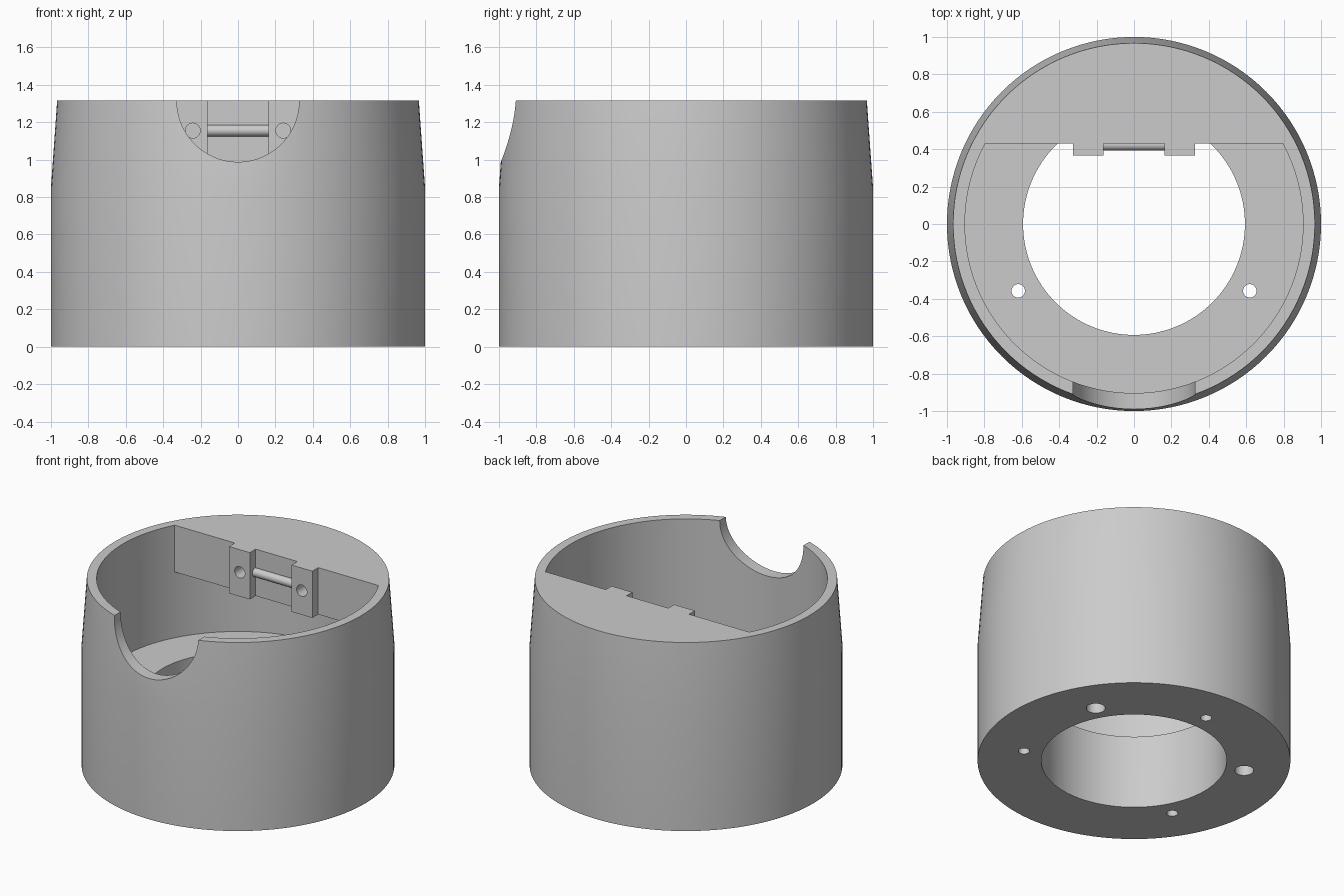
import bpy, bmesh, math
from mathutils import Vector

cube = bpy.data.objects.get("Cube")
if cube:
    bpy.data.objects.remove(cube, do_unlink=True)

SEG = 128
HEIGHT = 1.315
SHELF_Y, SHELF_Z = 0.43, 0.985
FLOOR_Z, CAVITY_R = 0.52, 0.905

grey = bpy.data.materials.new("plain_grey")
grey.use_nodes = True
grey.diffuse_color = (0.6, 0.6, 0.6, 1)
grey.node_tree.nodes["Principled BSDF"].inputs["Base Color"].default_value = (0.6, 0.6, 0.6, 1)


def finish(name, bm):
    bmesh.ops.recalc_face_normals(bm, faces=bm.faces)
    mesh = bpy.data.meshes.new(name)
    bm.to_mesh(mesh)
    bm.free()
    mesh.materials.append(grey)
    obj = bpy.data.objects.new(name, mesh)
    bpy.context.collection.objects.link(obj)
    return obj


def prism(name, outline, z0, z1):
    bm = bmesh.new()
    face = bm.faces.new([bm.verts.new((x, y, z0)) for x, y in outline])
    ext = bmesh.ops.extrude_face_region(bm, geom=[face])
    verts = [v for v in ext["geom"] if isinstance(v, bmesh.types.BMVert)]
    bmesh.ops.translate(bm, verts=verts, vec=(0, 0, z1 - z0))
    return finish(name, bm)


def rod(name, start, end, radius, seg=32):
    a, b = Vector(start), Vector(end)
    bm = bmesh.new()
    bmesh.ops.create_cone(bm, cap_ends=True, segments=seg, radius1=radius,
                          radius2=radius, depth=(b - a).length)
    turn = (b - a).to_track_quat("Z", "Y").to_matrix()
    bmesh.ops.rotate(bm, verts=bm.verts, cent=(0, 0, 0), matrix=turn)
    bmesh.ops.translate(bm, verts=bm.verts, vec=(a + b) / 2)
    return finish(name, bm)


def lathe(name, profile):
    bm = bmesh.new()
    rings = []
    for r, z in profile:
        rings.append([bm.verts.new((r * math.cos(t), r * math.sin(t), z))
                      for t in (math.tau * i / SEG for i in range(SEG))])
    for lower, upper in zip(rings, rings[1:] + rings[:1]):
        for i in range(SEG):
            j = (i + 1) % SEG
            bm.faces.new((lower[i], lower[j], upper[j], upper[i]))
    return finish(name, bm)


def cut(target, cutter):
    cutter.hide_render = True
    mod = target.modifiers.new("cut", "BOOLEAN")
    mod.operation = "DIFFERENCE"
    mod.solver = "EXACT"
    mod.object = cutter
    bpy.context.view_layer.objects.active = target
    bpy.ops.object.modifier_apply(modifier=mod.name)
    bpy.data.objects.remove(cutter, do_unlink=True)


# Housing with tapered upper wall and a central bore
housing = lathe("housing", [(1, 0), (1, 0.85), (0.967, HEIGHT), (0.3, HEIGHT), (0.3, 0)])

# Bore and round chamber below the shelf
cut(housing, rod("bore_cutter", (0, 0, -0.1), (0, 0, 0.7), 0.593, SEG))
cut(housing, rod("chamber_cutter", (0, 0, FLOOR_Z), (0, 0, SHELF_Z), CAVITY_R, SEG))

# Upper opening, whose straight rear edge leaves the shelf and its two hinge tabs
arc_r = CAVITY_R - 0.001
start = math.asin(SHELF_Y / arc_r)
sweep = math.pi + 2 * start
arc = [(arc_r * math.cos(start - sweep * i / 96), arc_r * math.sin(start - sweep * i / 96))
       for i in range(97)]
tab_in, tab_out, tab_y = 0.163, 0.325, 0.365
half = [(tab_out, SHELF_Y), (tab_out, tab_y), (tab_in, tab_y), (tab_in, SHELF_Y)]
steps = [(-x, y) for x, y in half] + half[::-1]
cut(housing, prism("opening_cutter", arc + steps, SHELF_Z - 0.1, HEIGHT + 0.2))

# Half-round notch in the front wall
cut(housing, rod("notch_cutter", (0, -1.3, HEIGHT), (0, -0.6, HEIGHT), 0.327, 96))

# Screw holes through the floor
for deg in (-30, 90, 210):
    x, y = 0.715 * math.cos(math.radians(deg)), 0.715 * math.sin(math.radians(deg))
    cut(housing, rod("screw_cutter", (x, y, -0.1), (x, y, 0.7), 0.036))

# Wider blind holes in the underside
for deg in (30, 150):
    x, y = 0.715 * math.cos(math.radians(deg)), 0.715 * math.sin(math.radians(deg))
    cut(housing, rod("socket_cutter", (x, y, -0.1), (x, y, 0.33), 0.061))

# Round holes in the hinge tabs
for side in (-1, 1):
    x = side * 0.242
    cut(housing, rod("tab_hole_cutter", (x, 0.3, 1.155), (x, 0.55, 1.155), 0.04))

# Hinge pin between the tabs
pin = rod("hinge_pin", (-0.18, 0.423, 1.155), (0.18, 0.423, 1.155), 0.03)

for obj in (housing, pin):
    bpy.ops.object.select_all(action="DESELECT")
    obj.select_set(True)
    bpy.context.view_layer.objects.active = obj
    bpy.ops.object.shade_smooth_by_angle(angle=math.radians(30))
